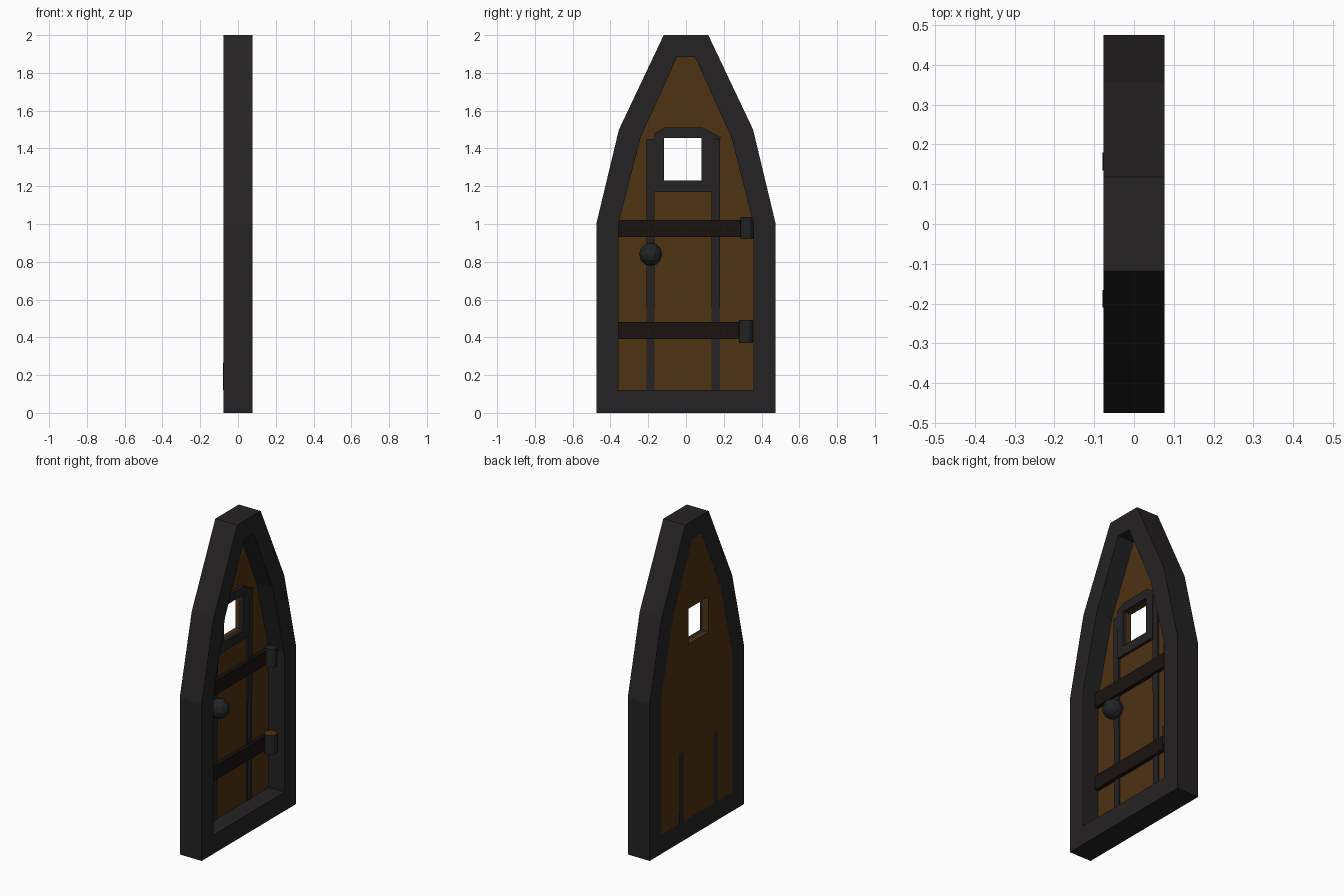
import bpy, bmesh

if "Cube" in bpy.data.objects:
    bpy.data.objects.remove(bpy.data.objects["Cube"])


def material(name, rgb):
    m = bpy.data.materials.new(name)
    m.diffuse_color = (*rgb, 1)
    m.use_nodes = True
    m.node_tree.nodes["Principled BSDF"].inputs["Base Color"].default_value = m.diffuse_color
    return m


IRON = material("dark_stone", (0.018, 0.016, 0.017))
WOOD = material("brown_wood", (0.075, 0.032, 0.006))
STRAP = material("dark_strap", (0.010, 0.006, 0.005))
KNOB = material("knob_iron", (0.016, 0.017, 0.018))


def finish(name, bm, mat):
    bmesh.ops.recalc_face_normals(bm, faces=bm.faces)
    me = bpy.data.meshes.new(name)
    bm.to_mesh(me)
    bm.free()
    ob = bpy.data.objects.new(name, me)
    bpy.context.collection.objects.link(ob)
    if mat:
        me.materials.append(mat)
    return ob


def prism(name, outline, x0, x1, mat=None, lean=0.0):
    """Extrude a (y, z) outline along x; lean shifts x with height."""
    bm = bmesh.new()
    a, b = ([bm.verts.new((x + lean * z, y, z)) for y, z in outline] for x in (x0, x1))
    bm.faces.new(a)
    bm.faces.new(b)
    n = len(a)
    for i in range(n):
        j = (i + 1) % n
        bm.faces.new((a[i], a[j], b[j], b[i]))
    return finish(name, bm, mat)


def ring(name, outer, inner, x0, x1, mat):
    """Band between two matching (y, z) outlines."""
    bm = bmesh.new()
    loops = [[bm.verts.new((x, y, z)) for y, z in pts]
             for pts, x in ((outer, x0), (outer, x1), (inner, x1), (inner, x0))]
    n = len(outer)
    for k in range(4):
        p, q = loops[k], loops[(k + 1) % 4]
        for i in range(n):
            j = (i + 1) % n
            bm.faces.new((p[i], p[j], q[j], q[i]))
    return finish(name, bm, mat)


def mirrored(half):
    return half + [(-y, z) for y, z in reversed(half)]


def rect(y0, y1, z0, z1):
    return [(y0, z0), (y1, z0), (y1, z1), (y0, z1)]


# Pointed door frame
outer = mirrored([(0.475, 0), (0.475, 1.0), (0.355, 1.5), (0.118, 2.0)])
inner = mirrored([(0.358, 0.12), (0.358, 1.0), (0.24, 1.46), (0.047, 1.885)])
ring("door_frame", outer, inner, -0.077, 0.077, IRON)

# Wooden panel and window surround, both cut by the window opening
panel = prism("door_panel", inner, -0.0765, -0.035, WOOD)
surround = prism("window_surround",
                 [(-0.168, 1.17), (0.14, 1.17), (0.14, 1.45), (0.19, 1.455),
                  (0.09, 1.51), (-0.115, 1.51), (-0.168, 1.48)],
                 -0.05, -0.018, IRON)
cutter = prism("window_cutter", rect(-0.117, 0.083, 1.23, 1.455), -0.2, 0.2)
cutter.hide_render = True
cutter.hide_viewport = True
for ob in (panel, surround):
    mod = ob.modifiers.new("window", "BOOLEAN")
    mod.operation = "DIFFERENCE"
    mod.solver = "EXACT"
    mod.object = cutter

# Slightly leaning vertical strips that show through the back near the floor
for side, y0, y1 in (("left", -0.21, -0.166), ("right", 0.135, 0.18)):
    prism(f"{side}_strip", rect(y0, y1, 0.12, 1.45), -0.0795, -0.03, IRON, lean=0.0053)

# Horizontal straps with hinge barrels
for level, z0, z1, hy, r, h0, h1 in (("upper", 0.93, 1.02, 0.323, 0.034, 0.92, 1.037),
                                     ("lower", 0.39, 0.48, 0.318, 0.038, 0.37, 0.493)):
    prism(f"{level}_strap", rect(-0.358, hy, z0, z1), -0.045, -0.01, STRAP)
    bm = bmesh.new()
    bmesh.ops.create_cone(bm, cap_ends=True, segments=12, radius1=r, radius2=r, depth=h1 - h0)
    bmesh.ops.translate(bm, verts=bm.verts, vec=(0.008, hy, (h0 + h1) / 2))
    hinge = finish(f"{level}_hinge", bm, KNOB)
    if level == "lower":
        hinge.data.materials.append(WOOD)
        for f in hinge.data.polygons:
            if f.normal.z > 0.9:
                f.material_index = 1

# Round knob
bm = bmesh.new()
bmesh.ops.create_icosphere(bm, subdivisions=2, radius=0.062)
bmesh.ops.translate(bm, verts=bm.verts, vec=(0.0, -0.187, 0.84))
finish("door_knob", bm, KNOB)
